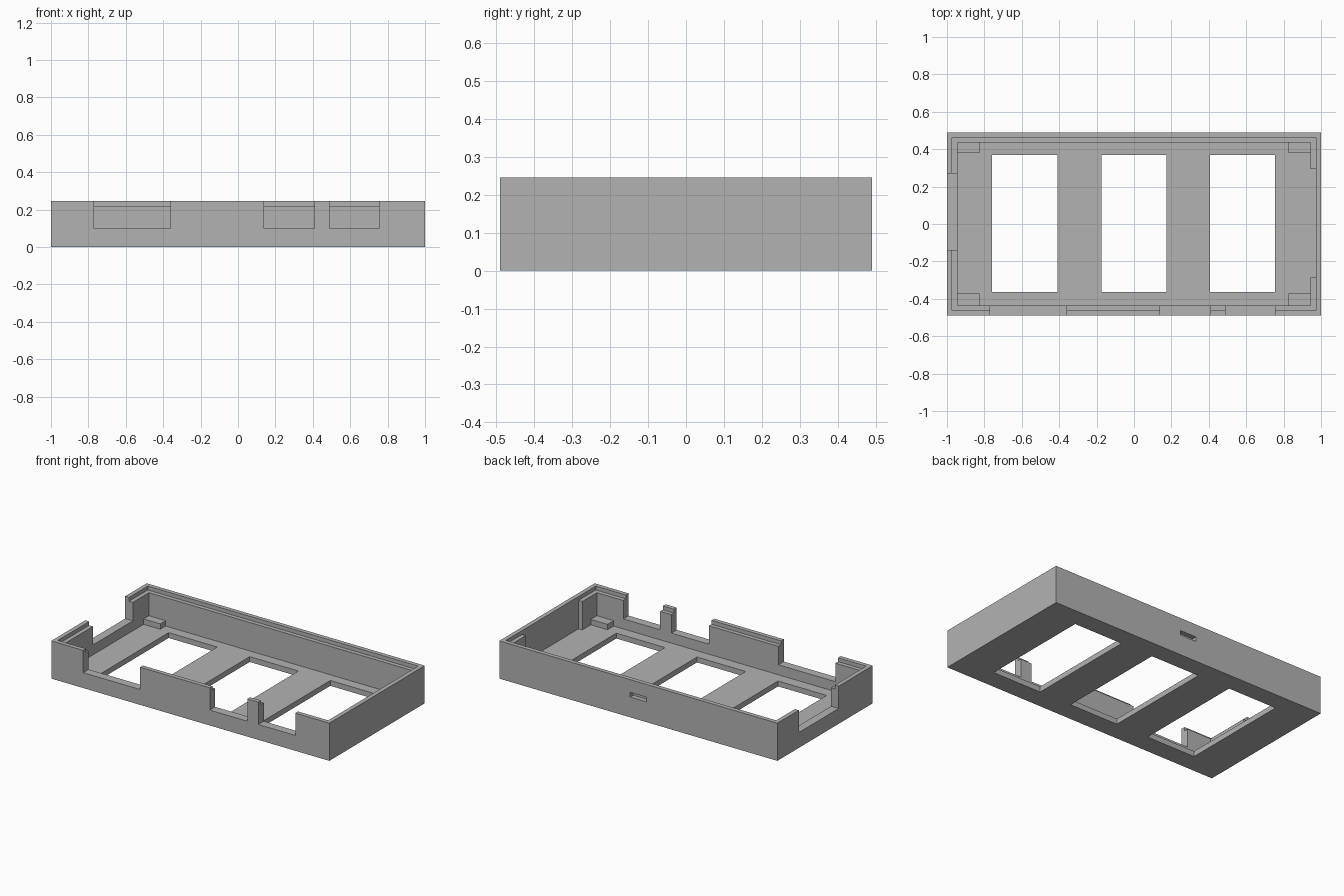
import bpy

cube = bpy.data.objects.get("Cube")
if cube:
    bpy.data.objects.remove(cube, do_unlink=True)

grey = bpy.data.materials.new("plain grey")
grey.use_nodes = True
colour = (0.45, 0.45, 0.45, 1)
grey.diffuse_color = colour
grey.node_tree.nodes["Principled BSDF"].inputs["Base Color"].default_value = colour


def box(name, x, y, z):
    """Box spanning the given (low, high) ranges."""
    bpy.ops.mesh.primitive_cube_add(size=1)
    ob = bpy.context.object
    ob.name = name
    for v in ob.data.vertices:
        v.co = [r[0] if c < 0 else r[1] for c, r in zip(v.co, (x, y, z))]
    ob.data.materials.append(grey)
    return ob


def cut(target, x, y, z):
    """Carve a box out of the target."""
    cutter = box("cutter", x, y, z)
    cutter.hide_render = True
    mod = target.modifiers.new("cut", "BOOLEAN")
    mod.operation = "DIFFERENCE"
    mod.solver = "EXACT"
    mod.object = cutter
    bpy.context.view_layer.objects.active = target
    bpy.ops.object.modifier_apply(modifier=mod.name)
    bpy.data.objects.remove(cutter, do_unlink=True)


L, W, H = 1.0, 0.49, 0.245       # half length, half width, height
FLOOR, LEDGE, SILL, ABOVE = 0.035, 0.22, 0.10, 0.4
LIP, WALL = 0.028, 0.055         # thickness above the ledge and below it

# Tray shell with a stepped rim
tray = box("tray", (-L, L), (-W, W), (0, H))
cut(tray, (WALL - L, L - WALL), (WALL - W, W - WALL), (FLOOR, ABOVE))
cut(tray, (LIP - L, L - LIP), (LIP - W, W - LIP), (LEDGE, ABOVE))

# Floor windows
for x in (-0.583, 0, 0.58):
    cut(tray, (x - 0.175, x + 0.175), (-0.363, 0.37), (-0.1, 0.1))

# Connector openings in the front wall
for x in ((-0.77, -0.36), (0.14, 0.41), (0.49, 0.755)):
    cut(tray, x, (-0.6, -0.4), (SILL, ABOVE))

# Opening in one end wall, recess inside the other
cut(tray, (-1.1, -0.9), (-0.14, 0.27), (SILL, ABOVE))
cut(tray, (0.9, L - LIP), (-0.285, 0.295), (FLOOR, ABOVE))

# Shallow latch slot in the back wall
cut(tray, (-0.058, 0.058), (W - 0.03, 0.6), (0.132, 0.162))

# Corner support blocks
for side, x in (("right", (-0.96, -0.825)), ("left", (0.825, 0.96))):
    for end, y in (("front", (-0.45, -0.372)), ("back", (0.38, 0.45))):
        box(f"{end}_{side}_support", x, y, (0.02, 0.07))
